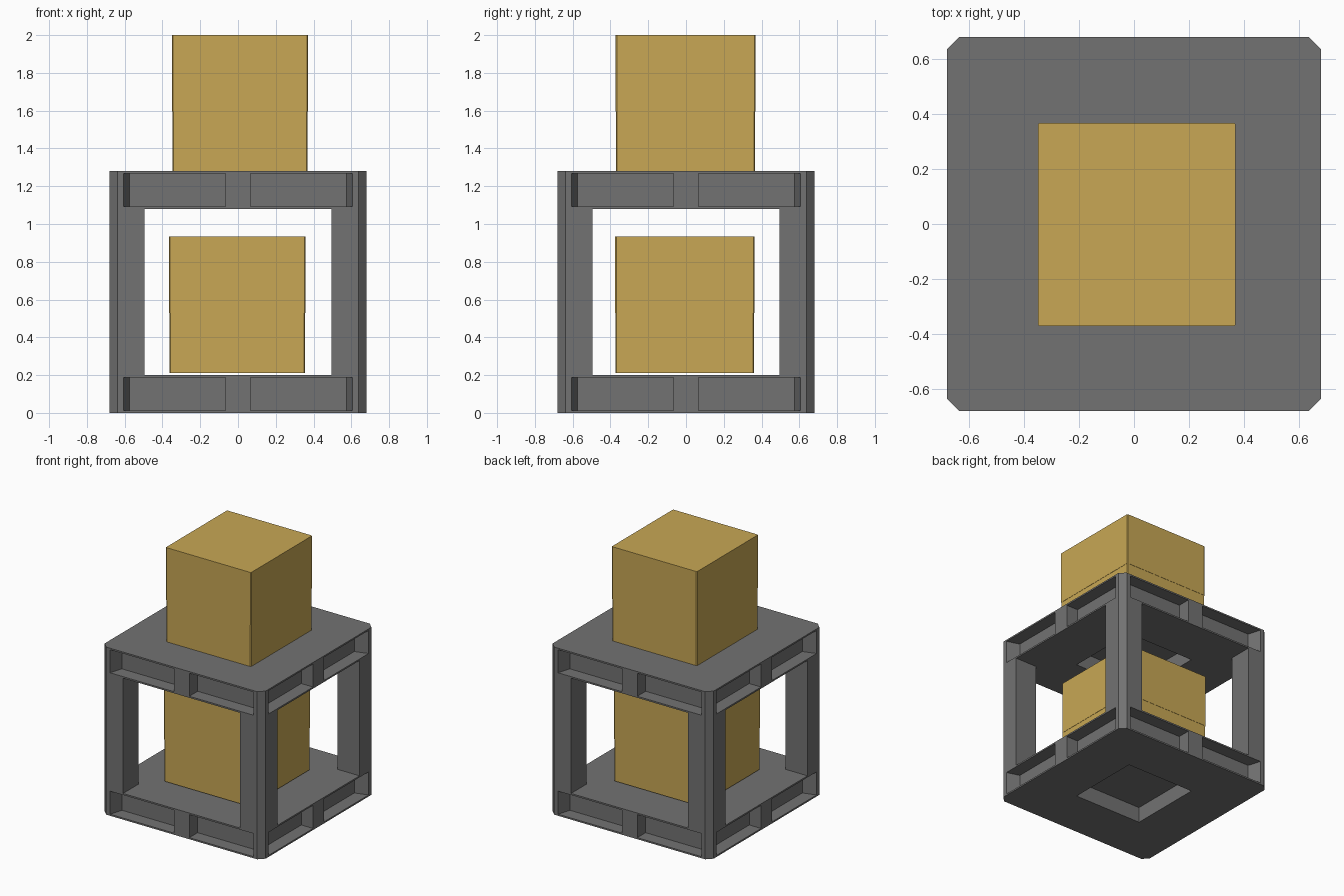
import bpy
import bmesh
from mathutils import Matrix, Vector

default = bpy.data.objects.get("Cube")
if default:
    bpy.data.objects.remove(default, do_unlink=True)


def material(name, rgb):
    m = bpy.data.materials.new(name)
    m.use_nodes = True
    m.diffuse_color = (*rgb, 1)
    m.node_tree.nodes["Principled BSDF"].inputs["Base Color"].default_value = (*rgb, 1)
    return m


GREY = material("dark grey plastic", (0.17, 0.17, 0.17))
GOLD = material("cardboard gold", (0.58, 0.39, 0.09))


def make_object(name, bm, mat=None):
    bmesh.ops.recalc_face_normals(bm, faces=bm.faces[:])
    mesh = bpy.data.meshes.new(name)
    bm.to_mesh(mesh)
    bm.free()
    obj = bpy.data.objects.new(name, mesh)
    bpy.context.scene.collection.objects.link(obj)
    if mat:
        mesh.materials.append(mat)
    return obj


def add_box(bm, low, high):
    low, high = Vector(low), Vector(high)
    placing = Matrix.Translation((low + high) / 2) @ Matrix.Diagonal((*(high - low), 1))
    bmesh.ops.create_cube(bm, size=1, matrix=placing)


def add_prism(bm, outline, bottom, top, turn=Matrix.Identity(4)):
    rings = [[bm.verts.new(turn @ Vector((x, y, z))) for x, y in outline]
             for z in (bottom, top)]
    bm.faces.new(rings[0][::-1])
    bm.faces.new(rings[1])
    n = len(outline)
    for i in range(n):
        j = (i + 1) % n
        bm.faces.new((rings[0][i], rings[0][j], rings[1][j], rings[1][i]))


def cut(target, bm):
    cutter = make_object("cutter", bm)
    cutter.hide_render = True
    mod = target.modifiers.new("cut", 'BOOLEAN')
    mod.operation = 'DIFFERENCE'
    mod.solver = 'EXACT'
    mod.object = cutter
    bpy.context.view_layer.objects.active = target
    bpy.ops.object.modifier_apply(modifier=mod.name)
    bpy.data.objects.remove(cutter, do_unlink=True)


# Rack: one block with chamfered corners
HALF, CHAMFER, HEIGHT = 0.68, 0.042, 1.28
FLOOR, CEILING, OPENING = 0.2, 1.08, 0.495
c = HALF - CHAMFER
bm = bmesh.new()
add_prism(bm, [(-c, -HALF), (c, -HALF), (HALF, -c), (HALF, c),
               (c, HALF), (-c, HALF), (-HALF, c), (-HALF, -c)], 0, HEIGHT)
rack = make_object("rack_frame", bm, GREY)

# Openings through both directions leave four posts between two slabs
for size in ((OPENING, 1), (1, OPENING)):
    bm = bmesh.new()
    add_box(bm, (-size[0], -size[1], FLOOR), (size[0], size[1], CEILING))
    cut(rack, bm)

# Shallow side pockets with slanted outer ends, and square recesses underneath
DEPTH, RECESS = 0.1, 0.29
bm = bmesh.new()
for base in (0, CEILING):
    for quarter in range(4):
        turn = Matrix.Rotation(quarter * 1.5707963, 4, 'Z')
        for side in (-1, 1):
            outline = [(side * 0.065, -0.8), (side * 0.605, -0.8), (side * 0.605, -HALF),
                       (side * 0.575, DEPTH - HALF), (side * 0.065, DEPTH - HALF)]
            add_prism(bm, outline, base + 0.012, base + 0.188, turn)
    add_box(bm, (-RECESS, -RECESS, base - 0.1), (RECESS, RECESS, base + 0.12))
cut(rack, bm)


# Cartons: a body with a barely wider upper sleeve
def carton(name, low, high):
    seam = low[2] + 0.44 * (high[2] - low[2])
    lip = 0.002
    parts = (("body", (low[0] + lip, low[1] + lip, low[2]),
              (high[0] - lip, high[1] - lip, seam)),
             ("lid", (low[0], low[1], seam), high))
    for part, a, b in parts:
        bm = bmesh.new()
        add_box(bm, a, b)
        upright = [e for e in bm.edges if abs(e.verts[0].co.z - e.verts[1].co.z) > 0.1]
        bmesh.ops.bevel(bm, geom=upright, offset=0.006, segments=1, affect='EDGES')
        make_object(f"{name}_{part}", bm, GOLD)


carton("lower_carton", (-0.365, -0.375, 0.212), (0.357, 0.363, 0.935))
carton("upper_carton", (-0.35, -0.372, HEIGHT), (0.37, 0.368, 2.0))
